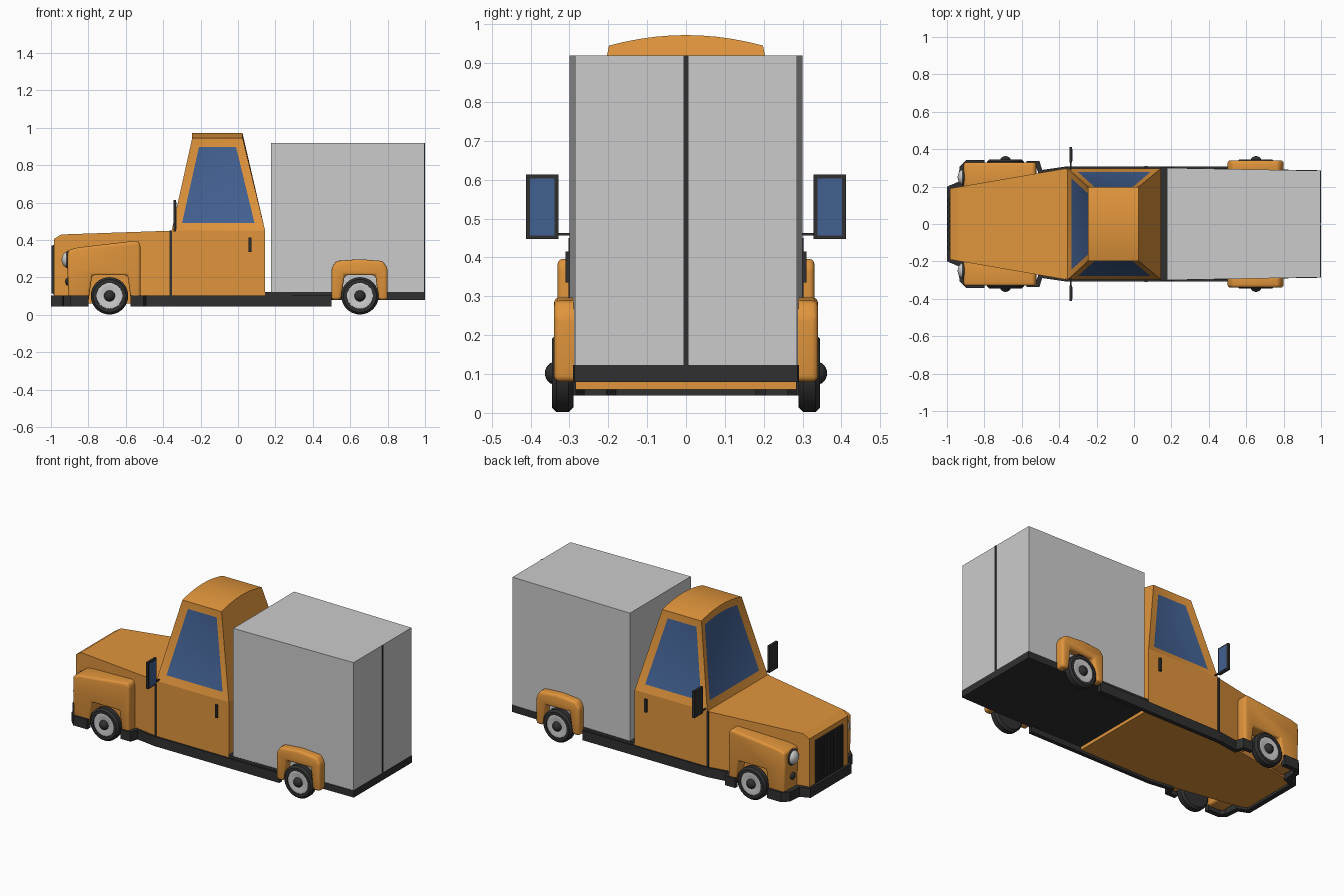
import bpy, bmesh, math
from mathutils import Matrix

if "Cube" in bpy.data.objects:
    bpy.data.objects.remove(bpy.data.objects["Cube"])


def material(name, rgb):
    m = bpy.data.materials.new(name)
    m.diffuse_color = (*rgb, 1)
    m.use_nodes = True
    m.node_tree.nodes["Principled BSDF"].inputs["Base Color"].default_value = m.diffuse_color
    return m


ORANGE = material("orange_paint", (0.75, 0.30, 0.045))
DARK = material("dark_trim", (0.03, 0.03, 0.03))
GLASS = material("blue_glass", (0.055, 0.12, 0.29))
LAMP = material("lamp_lens", (0.8, 0.8, 0.8))


def finish(name, bm, mats=(), smooth=False):
    bmesh.ops.recalc_face_normals(bm, faces=bm.faces[:])
    mesh = bpy.data.meshes.new(name)
    bm.to_mesh(mesh)
    bm.free()
    ob = bpy.data.objects.new(name, mesh)
    bpy.context.collection.objects.link(ob)
    for m in mats:
        mesh.materials.append(m)
    if smooth:
        bpy.ops.object.select_all(action='DESELECT')
        ob.select_set(True)
        bpy.context.view_layer.objects.active = ob
        bpy.ops.object.shade_smooth_by_angle(angle=math.radians(35))
    return ob


def box(name, lo, hi, mat):
    bm = bmesh.new()
    bmesh.ops.create_cube(bm, size=1)
    for v in bm.verts:
        v.co = [a if c < 0 else b for c, a, b in zip(v.co, lo, hi)]
    return finish(name, bm, [mat] if mat else [])


def loft(name, sections, mat=None):
    """Rectangular sections along x: (x, half width, bottom, top)."""
    bm = bmesh.new()
    rings = [[bm.verts.new(p) for p in ((x, -w, b), (x, w, b), (x, w, t), (x, -w, t))]
             for x, w, b, t in sections]
    for r, q in zip(rings, rings[1:]):
        for i in range(4):
            j = (i + 1) % 4
            bm.faces.new((r[i], r[j], q[j], q[i]))
    bm.faces.new(rings[0])
    bm.faces.new(rings[-1])
    return finish(name, bm, [mat] if mat else [])


def fender(name, profile, y0, y1, bevel):
    """Side profile (x, z) extruded across y with rounded edges."""
    bm = bmesh.new()
    a, b = [[bm.verts.new((x, y, z)) for x, z in profile] for y in (y0, y1)]
    n = len(profile)
    for i in range(n):
        j = (i + 1) % n
        bm.faces.new((a[i], a[j], b[j], b[i]))
    bm.faces.new(a)
    bm.faces.new(b)
    bmesh.ops.recalc_face_normals(bm, faces=bm.faces[:])
    bmesh.ops.bevel(bm, geom=bm.edges[:], offset=bevel, segments=3, profile=0.5,
                    affect='EDGES', clamp_overlap=True)
    return finish(name, bm, [ORANGE], True)


def ribbon(name, pts, z0, z1, thick):
    """Vertical strip following a plan path."""
    bm = bmesh.new()
    a, b = [[bm.verts.new((x, y, z)) for x, y in pts] for z in (z0, z1)]
    for i in range(len(pts) - 1):
        bm.faces.new((a[i], a[i + 1], b[i + 1], b[i]))
    ob = finish(name, bm, [DARK])
    mod = ob.modifiers.new("thickness", 'SOLIDIFY')
    mod.thickness, mod.offset, mod.use_even_offset = thick, 0, True
    return ob


def lathe(name, profile, x, z, side, mat=None):
    """(radius, y) profile spun around a crosswise axle."""
    bm = bmesh.new()
    vs = [bm.verts.new((r, y * side, 0)) for r, y in profile]
    es = [bm.edges.new(p) for p in zip(vs, vs[1:])]
    bmesh.ops.spin(bm, geom=vs + es, cent=(0, 0, 0), axis=(0, 1, 0),
                   angle=math.tau, steps=32, use_duplicate=False)
    bmesh.ops.remove_doubles(bm, verts=bm.verts[:], dist=1e-5)
    bmesh.ops.translate(bm, verts=bm.verts[:], vec=(x, 0, z))
    return finish(name, bm, [mat] if mat else [], True)


def ball(name, centre, scale, mat):
    bm = bmesh.new()
    bmesh.ops.create_uvsphere(bm, u_segments=20, v_segments=12, radius=1)
    bmesh.ops.transform(bm, verts=bm.verts[:],
                        matrix=Matrix.Translation(centre) @ Matrix.Diagonal((*scale, 1)))
    return finish(name, bm, [mat], True)


# Hood, lower cab, cargo box and chassis
loft("hood", [(-0.985, 0.19, 0.06, 0.405), (-0.945, 0.197, 0.06, 0.43),
              (-0.36, 0.298, 0.06, 0.45)], ORANGE)
loft("lower_cab", [(-0.36, 0.298, 0.06, 0.45), (0.145, 0.298, 0.06, 0.45)], ORANGE)
loft("cargo_box", [(0.177, 0.30, 0.12, 0.92), (0.997, 0.285, 0.12, 0.92)])
loft("cargo_chassis", [(0.145, 0.302, 0.08, 0.123), (1.0, 0.287, 0.08, 0.123)], DARK)
box("cargo_door_seam", (0.99, -0.006, 0.12), (1.0, 0.006, 0.92), DARK)

# Upper cab: tapered, arched roof, recessed windows at front and sides
bm = bmesh.new()
rings = []
for xb, xt in ((-0.355, -0.245), (0.145, 0.025)):
    ring = [bm.verts.new((xb, -0.298, 0.45))]
    for i in range(11):
        t = -1 + i / 5
        ring.append(bm.verts.new((xt, 0.198 * t, 0.972 - 0.027 * t * t)))
    ring.append(bm.verts.new((xb, 0.298, 0.45)))
    rings.append(ring)
front, back = rings
strips = [bm.faces.new((front[i], front[i + 1], back[i + 1], back[i])) for i in range(12)]
windows = [bm.faces.new(front), strips[0], strips[-1]]
bm.faces.new(back)
bm.faces.new((front[0], front[-1], back[-1], back[0]))
bmesh.ops.recalc_face_normals(bm, faces=bm.faces[:])
for f in windows:
    bmesh.ops.inset_region(bm, faces=[f], thickness=0.045, depth=-0.012, use_even_offset=True)
    f.material_index = 1
finish("upper_cab", bm, [ORANGE, GLASS], True)

# Grille with vertical bars
box("grille", (-0.99, -0.135, 0.11), (-0.98, 0.135, 0.375), DARK)
for i in range(9):
    y = -0.124 + i * 0.031
    box("grille_bar", (-0.996, y - 0.006, 0.115), (-0.985, y + 0.006, 0.37), DARK)

# Wrap-around front bumper
half = [(-0.80, 0.328), (-0.89, 0.328), (-0.918, 0.30), (-0.925, 0.215), (-0.985, 0.19)]
ribbon("front_bumper", half + [(x, -y) for x, y in reversed(half)], 0.045, 0.105, 0.03)

FRONT_FENDER = [(-0.905, 0.07), (-0.912, 0.25), (-0.91, 0.345), (-0.86, 0.36), (-0.535, 0.398),
                (-0.522, 0.375), (-0.522, 0.07), (-0.572, 0.07), (-0.59, 0.212),
                (-0.78, 0.212), (-0.80, 0.07)]
REAR_FENDER = [(0.50, 0.08), (0.50, 0.25), (0.525, 0.288), (0.65, 0.298), (0.775, 0.288),
               (0.80, 0.25), (0.80, 0.08), (0.75, 0.08), (0.735, 0.212),
               (0.57, 0.212), (0.55, 0.08)]
TIRE = [(0.068, 0.33), (0.07, 0.345), (0.088, 0.345), (0.10, 0.333),
        (0.10, 0.302), (0.088, 0.29), (0, 0.29)]
RIM = [(0, 0.338), (0.045, 0.338), (0.06, 0.342), (0.07, 0.34), (0.07, 0.30)]

for s, side in ((-1, "left"), (1, "right")):
    def sbox(name, lo, hi, mat):
        ya, yb = sorted((lo[1] * s, hi[1] * s))
        return box(f"{side}_{name}", (lo[0], ya, lo[2]), (hi[0], yb, hi[2]), mat)

    # Fenders and side skirts
    fender(f"{side}_front_fender", FRONT_FENDER, 0.19 * s, 0.33 * s, 0.016)
    fender(f"{side}_rear_fender", REAR_FENDER, 0.265 * s, 0.34 * s, 0.016)
    ribbon(f"{side}_side_skirt", [(x, y * s) for x, y in (
        (-0.575, 0.325), (-0.515, 0.325), (-0.50, 0.275), (-0.36, 0.295), (0.50, 0.295))],
        0.045, 0.105, 0.025)
    # Wheels
    for x, end in ((-0.687, "front"), (0.652, "rear")):
        lathe(f"{side}_{end}_tire", TIRE, x, 0.102, s, DARK)
        lathe(f"{side}_{end}_rim", RIM, x, 0.102, s)
        ball(f"{side}_{end}_hub", (x, 0.335 * s, 0.102), (0.03, 0.028, 0.03), DARK)
    # Lamps
    ball(f"{side}_headlight", (-0.913, 0.25 * s, 0.295), (0.03, 0.042, 0.042), LAMP)
    ball(f"{side}_headlight_ring", (-0.908, 0.25 * s, 0.295), (0.016, 0.05, 0.05), DARK)
    ball(f"{side}_small_lamp", (-0.91, 0.25 * s, 0.178), (0.014, 0.022, 0.022), DARK)
    # Door seam, handle and wing mirror
    sbox("door_seam", (-0.366, 0.29, 0.10), (-0.353, 0.302, 0.45), DARK)
    sbox("door_handle", (0.057, 0.29, 0.335), (0.072, 0.31, 0.415), DARK)
    sbox("mirror_arm", (-0.343, 0.27, 0.456), (-0.335, 0.345, 0.463), DARK)
    sbox("mirror_case", (-0.346, 0.328, 0.447), (-0.331, 0.412, 0.613), DARK)
    sbox("mirror_glass", (-0.335, 0.338, 0.457), (-0.329, 0.402, 0.603), GLASS)
